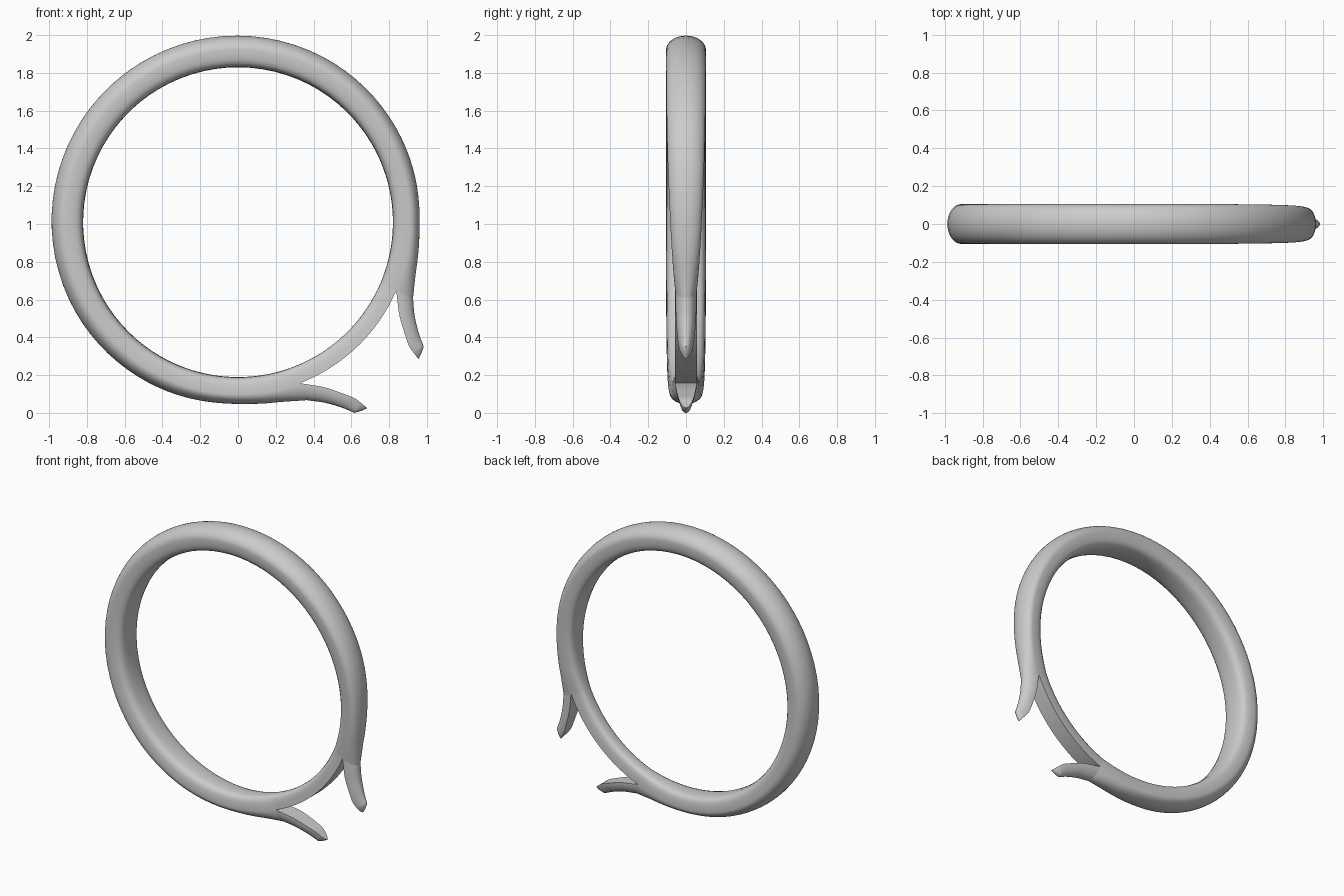
import bpy, bmesh
from math import sin, cos, pi, radians
from mathutils import Vector

if "Cube" in bpy.data.objects:
    bpy.data.objects.remove(bpy.data.objects["Cube"])

# All stations are polar: degrees from the split axis, and radius from the ring centre
SPLIT, R_IN, R_CHORD = 22.7, 0.82, 0.913
bm = bmesh.new()


def spline(rows, steps):
    """Catmull-Rom through rows of numbers."""
    out = []
    pts = [rows[0]] + rows + [rows[-1]]
    for i in range(len(rows) - 1):
        for k in range(steps):
            t = k / steps
            out.append([0.5 * (2 * b + (c - a) * t + (2 * a - 5 * b + 4 * c - d) * t * t
                               + (3 * b - a - 3 * c + d) * t ** 3)
                        for a, b, c, d in zip(*pts[i:i + 4])])
    return out + [list(rows[-1])]


def polar(deg, r):
    return Vector((r * cos(radians(deg)), 0, r * sin(radians(deg))))


def outer_half(chord, crest, w):
    """Domed half of the section."""
    n = 20
    return [chord.lerp(crest, sin(pi * k / n)) + Vector((0, w * cos(pi * k / n), 0))
            for k in range(n + 1)]


def inner_half(chord, inner, w):
    """Comfort-fit half of the section, from -w round to +w."""
    prof = [(1, 0), (.985, .3), (.95, .55), (.88, .75), (.75, .89), (.5, .965), (.25, .99)]
    prof = [(-y, s) for y, s in prof] + [(0, 1)] + prof[::-1]
    return [chord.lerp(inner, s) + Vector((0, w * y, 0)) for y, s in prof]


def loft(sections):
    rings = [[bm.verts.new(p) for p in s] for s in sections]
    for a, b in zip(rings, rings[1:]):
        for i in range(len(a)):
            j = (i + 1) % len(a)
            bm.faces.new((a[i], a[j], b[j], b[i]))


# Main shank: degrees, outer radius, half width
shank = [(SPLIT, 1.010, .057), (28, .986, .065), (34, .972, .072), (46, .962, .083),
         (70, .972, .098), (105, .983, .105), (145, .988, .105), (180, .989, .105)]
loft([outer_half(polar(d, R_CHORD), polar(d, r), w)
      + inner_half(polar(d, R_CHORD), polar(d, R_IN), w)[1:-1]
      for d, r, w in spline(shank, 9)])

# Thin band between the prongs, flat on its outside
loft([inner_half(polar(d, R_CHORD), polar(d, R_IN), .057)
      for d in [SPLIT * k / 12 for k in range(13)]])

# Flared prong: inner degrees and radius, outer degrees and radius, half width
prong = [(SPLIT, R_CHORD, SPLIT, 1.010, .057), (16.1, .988, 18.3, 1.058, .054),
         (10.9, 1.099, 14.7, 1.122, .043), (9.6, 1.155, 12.4, 1.183, .030)]
rows = spline(prong, 7) + [[9.2, 1.185, 10.6, 1.194, .016], [9, 1.199, 9, 1.199, 0]]
loft([outer_half(polar(a, r), polar(b, s), w) for a, r, b, s, w in rows])

bmesh.ops.remove_doubles(bm, verts=bm.verts, dist=1e-5)

# Mirror across the split axis
both = bmesh.ops.duplicate(bm, geom=bm.verts[:] + bm.edges[:] + bm.faces[:])["geom"]
for v in both:
    if isinstance(v, bmesh.types.BMVert):
        v.co.z = -v.co.z
bmesh.ops.reverse_faces(bm, faces=[f for f in both if isinstance(f, bmesh.types.BMFace)])
bmesh.ops.remove_doubles(bm, verts=bm.verts, dist=1e-5)
bmesh.ops.recalc_face_normals(bm, faces=bm.faces)

# Turn the split to the lower right and stand the ring on the ground
low = 1.012
for v in bm.verts:
    x, z, a = v.co.x, v.co.z, radians(-46.2)
    v.co.x, v.co.z = x * cos(a) - z * sin(a), x * sin(a) + z * cos(a) + low
drop = min(v.co.z for v in bm.verts)
for v in bm.verts:
    v.co.z -= drop

mesh = bpy.data.meshes.new("split_ring")
bm.to_mesh(mesh)
bm.free()
ring = bpy.data.objects.new("split_ring", mesh)
bpy.context.collection.objects.link(ring)
bpy.context.view_layer.objects.active = ring
ring.select_set(True)
bpy.ops.object.shade_smooth_by_angle(angle=radians(35))
